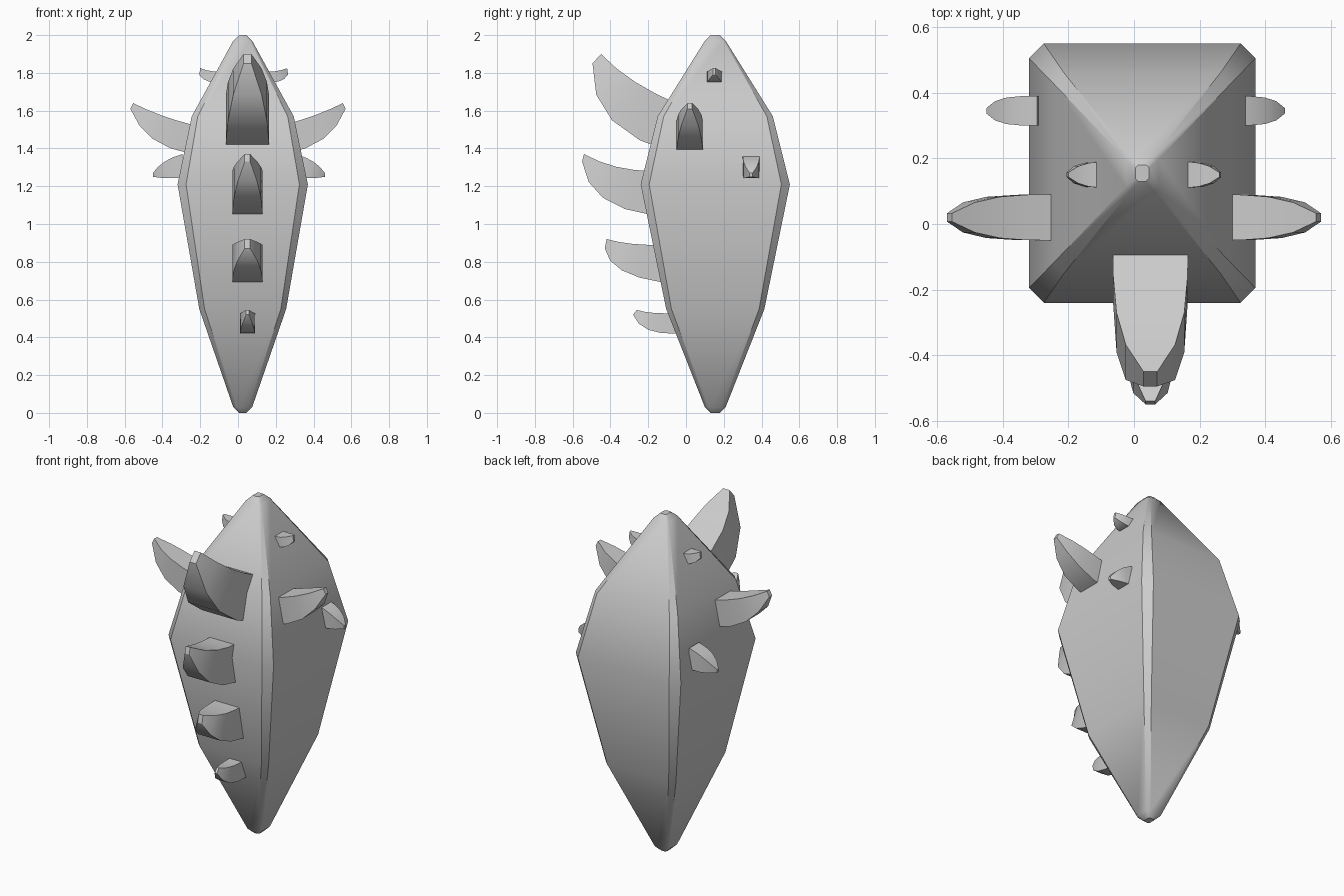
import bpy
import math

cube = bpy.data.objects.get("Cube")
if cube:
    bpy.data.objects.remove(cube, do_unlink=True)

grey = bpy.data.materials.new("stone grey")
grey.use_nodes = True
colour = (0.6, 0.6, 0.6, 1)
grey.diffuse_color = colour
grey.node_tree.nodes["Principled BSDF"].inputs["Base Color"].default_value = colour


def loft(name, rings):
    """Skin a list of equal rings and close both ends."""
    count = len(rings[0])
    verts = [p for ring in rings for p in ring]
    faces = []
    for r in range(len(rings) - 1):
        for i in range(count):
            j = (i + 1) % count
            a, b = r * count, (r + 1) * count
            faces.append((a + i, a + j, b + j, b + i))
    faces.append(tuple(reversed(range(count))))
    faces.append(tuple(range(len(verts) - count, len(verts))))
    mesh = bpy.data.meshes.new(name)
    mesh.from_pydata(verts, [], faces)
    mesh.materials.append(grey)
    obj = bpy.data.objects.new(name, mesh)
    bpy.context.collection.objects.link(obj)
    # consistent outward normals and smooth shading with sharp corners
    bpy.ops.object.select_all(action='DESELECT')
    obj.select_set(True)
    bpy.context.view_layer.objects.active = obj
    bpy.ops.object.mode_set(mode='EDIT')
    bpy.ops.mesh.select_all(action='SELECT')
    bpy.ops.mesh.normals_make_consistent(inside=False)
    bpy.ops.object.mode_set(mode='OBJECT')
    bpy.ops.object.shade_smooth_by_angle(angle=math.radians(32))
    return obj


def bezier(points, t):
    a, b, c = points
    return [(1 - t) ** 2 * p + 2 * t * (1 - t) * q + t * t * r
            for p, q, r in zip(a, b, c)]


def spike(name, upper, lower, width, place, steps=4):
    """Curved four-sided horn; place(out, side, up) maps it into the model."""
    rings = []
    for s in range(steps + 1):
        t = s / steps
        w = width * (1 - 0.82 * t ** 3)
        (uo, uz), (lo, lz) = bezier(upper, t), bezier(lower, t)
        rings.append([place(uo, -w, uz), place(uo, w, uz),
                      place(lo, w, lz), place(lo, -w, lz)])
    return loft(name, rings)


# Body: stacked rectangles with chamfered corners
CX, CY = 0.025, 0.155


def body_ring(z, hx, hy, c):
    corners = [(hx, hy - c), (hx - c, hy), (c - hx, hy), (-hx, hy - c),
               (-hx, c - hy), (c - hx, -hy), (hx - c, -hy), (hx, c - hy)]
    return [(CX + x, CY + y, z) for x, y in corners]


levels = [(0, 0.02, 0.025, 0.01), (0.03, 0.05, 0.055, 0.018),
          (0.55, 0.23, 0.26, 0.028), (1.21, 0.345, 0.395, 0.045),
          (1.57, 0.27, 0.305, 0.032), (1.97, 0.05, 0.055, 0.012),
          (2, 0.02, 0.025, 0.008)]
loft("body", [body_ring(*level) for level in levels])

# Front spikes, from top to bottom
front_spikes = [
    ([(0.03, 1.63), (0.3, 1.74), (0.45, 1.9)],
     [(0.03, 1.365), (0.52, 1.49), (0.495, 1.85)], 0.115),
    ([(0.17, 1.28), (0.38, 1.28), (0.54, 1.37)],
     [(0.17, 1.045), (0.52, 1.09), (0.55, 1.33)], 0.08),
    ([(0.12, 0.89), (0.3, 0.885), (0.42, 0.92)],
     [(0.12, 0.69), (0.405, 0.73), (0.43, 0.87)], 0.08),
    ([(0.04, 0.53), (0.18, 0.52), (0.26, 0.545)],
     [(0.04, 0.42), (0.24, 0.41), (0.28, 0.52)], 0.04),
]
for i, (upper, lower, width) in enumerate(front_spikes, 1):
    spike(f"front_spike_{i}", upper, lower, width,
          lambda o, s, z: (0.05 + s, -o, z))

# Side spikes, mirrored: name, upper, lower, width, y, mirror centre
side_spikes = [
    ("large", [(0.24, 1.525), (0.42, 1.57), (0.555, 1.64)],
     [(0.24, 1.37), (0.495, 1.41), (0.57, 1.61)], 0.07, 0.02, 0),
    ("upper", [(0.1, 1.81), (0.17, 1.8), (0.23, 1.825)],
     [(0.1, 1.755), (0.2, 1.735), (0.235, 1.79)], 0.04, 0.15, 0.03),
    ("lower", [(0.3, 1.37), (0.41, 1.34), (0.455, 1.27)],
     [(0.28, 1.25), (0.37, 1.235), (0.455, 1.25)], 0.045, 0.345, 0.005),
]
for label, upper, lower, width, y, mid in side_spikes:
    for side, sign in (("left", 1), ("right", -1)):
        spike(f"{side}_{label}_spike", upper, lower, width,
              lambda o, s, z: (mid + sign * o, y + s, z))
